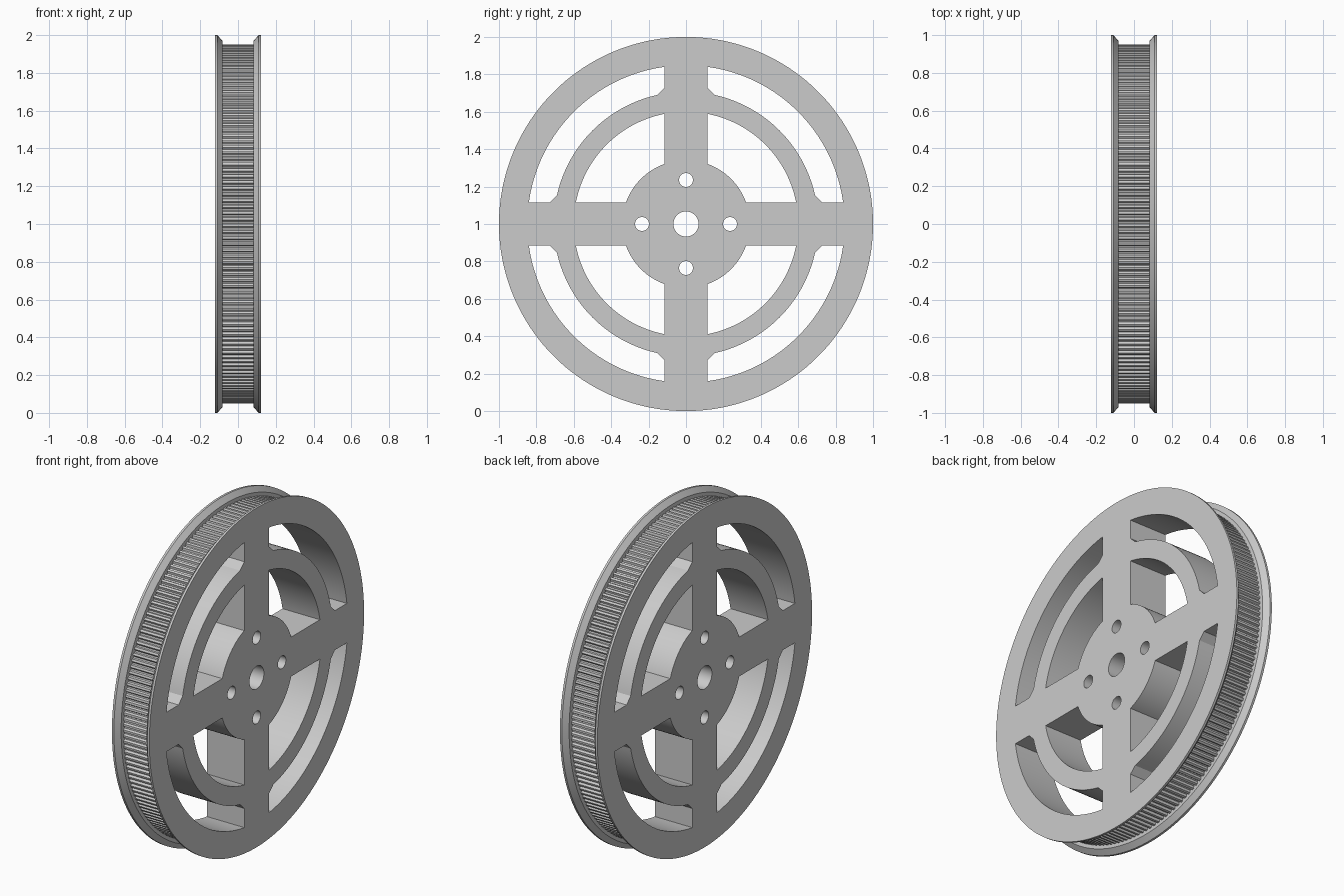
import bpy, bmesh
from math import sin, cos, asin, pi, tau, radians
from mathutils import Matrix

cube = bpy.data.objects.get("Cube")
if cube:
    bpy.data.objects.remove(cube, do_unlink=True)

# Main sizes
HALF_WIDTH = 0.122
BELT_HALF = 0.083
SEAM = 0.9             # radius where the rim parts meet the web
SPOKE = 0.116          # half width of a spoke
TEETH = 180
SEGMENTS = 180

grey = bpy.data.materials.new("light grey")
grey.use_nodes = True
colour = (0.6, 0.6, 0.6, 1)
grey.diffuse_color = colour
grey.node_tree.nodes["Principled BSDF"].inputs["Base Color"].default_value = colour

# Local z becomes the axle (world x); the hub sits at height 1
TO_WORLD = Matrix.Translation((0, 0, 1)) @ Matrix(
    ((0, 0, 1, 0), (1, 0, 0, 0), (0, 1, 0, 0), (0, 0, 0, 1)))


def finish(bm, name):
    bmesh.ops.recalc_face_normals(bm, faces=bm.faces)
    bm.transform(TO_WORLD)
    mesh = bpy.data.meshes.new(name)
    bm.to_mesh(mesh)
    bm.free()
    mesh.materials.append(grey)
    obj = bpy.data.objects.new(name, mesh)
    bpy.context.collection.objects.link(obj)
    bpy.ops.object.select_all(action='DESELECT')
    obj.select_set(True)
    bpy.context.view_layer.objects.active = obj
    bpy.ops.object.shade_smooth_by_angle(angle=radians(30))
    return obj


def arc(r, start, end, steps):
    return [(r * cos(start + (end - start) * i / steps),
             r * sin(start + (end - start) * i / steps)) for i in range(steps + 1)]


def circle(r, steps, cx=0, cy=0):
    return [(cx + x, cy + y) for x, y in arc(r, 0, tau, steps)[:-1]]


def turned(points, quarter):
    a = quarter * pi / 2
    return [(x * cos(a) - y * sin(a), x * sin(a) + y * cos(a)) for x, y in points]


def plate(name, loops, half):
    """Extrude a flat outline with holes symmetrically along the axle."""
    bm = bmesh.new()
    for loop in loops:
        verts = [bm.verts.new((x, y, -half)) for x, y in loop]
        for a, b in zip(verts, verts[1:] + verts[:1]):
            bm.edges.new((a, b))
    bmesh.ops.triangle_fill(bm, edges=bm.edges[:], use_beauty=True, normal=(0, 0, 1))
    out = bmesh.ops.extrude_face_region(bm, geom=bm.faces[:], use_keep_orig=True)
    moved = [v for v in out["geom"] if isinstance(v, bmesh.types.BMVert)]
    bmesh.ops.translate(bm, verts=moved, vec=(0, 0, 2 * half))
    return finish(bm, name)


def lathe(name, profile):
    """Revolve a closed (radius, axle position) profile."""
    bm = bmesh.new()
    rings = [[bm.verts.new((x, y, z)) for x, y in circle(r, SEGMENTS)] for r, z in profile]
    for a, b in zip(rings, rings[1:] + rings[:1]):
        for i in range(SEGMENTS):
            j = (i + 1) % SEGMENTS
            bm.faces.new((a[i], a[j], b[j], b[i]))
    return finish(bm, name)


def spoke_arc(r, offset=SPOKE, steps=40):
    a = asin(offset / r)
    return arc(r, a, pi / 2 - a, steps)


# Web with hub, four spokes, middle ring and their openings
inner_window = spoke_arc(0.6) + spoke_arc(0.341)[::-1]
outer_window = (spoke_arc(0.848) + [(SPOKE, 0.727)]
                + spoke_arc(0.707, 0.155)[::-1] + [(0.727, SPOKE)])
bolt_hole = circle(0.037, 32, 0.235)
loops = [circle(SEAM, SEGMENTS), circle(0.067, 48)]
for q in range(4):
    loops += [turned(shape, q) for shape in (inner_window, outer_window, bolt_hole)]
plate("spoked_web", loops, HALF_WIDTH)

# Toothed belt track with rounded grooves
tooth = [(0, 0.95), (0.38, 0.95), (0.46, 0.943), (0.57, 0.9375), (0.81, 0.9375), (0.92, 0.943)]
track = []
for t in range(TEETH):
    for step, r in tooth:
        a = tau * (t + step) / TEETH
        track.append((r * cos(a), r * sin(a)))
plate("toothed_track", [track, circle(SEAM, SEGMENTS)], BELT_HALF + 0.004)

# Bevelled belt flanges on both sides
for name, side in (("left_flange", 1), ("right_flange", -1)):
    lathe(name, [(SEAM, side * HALF_WIDTH), (1, side * HALF_WIDTH), (1, side * 0.109),
                 (0.97, side * BELT_HALF), (SEAM, side * BELT_HALF)])
